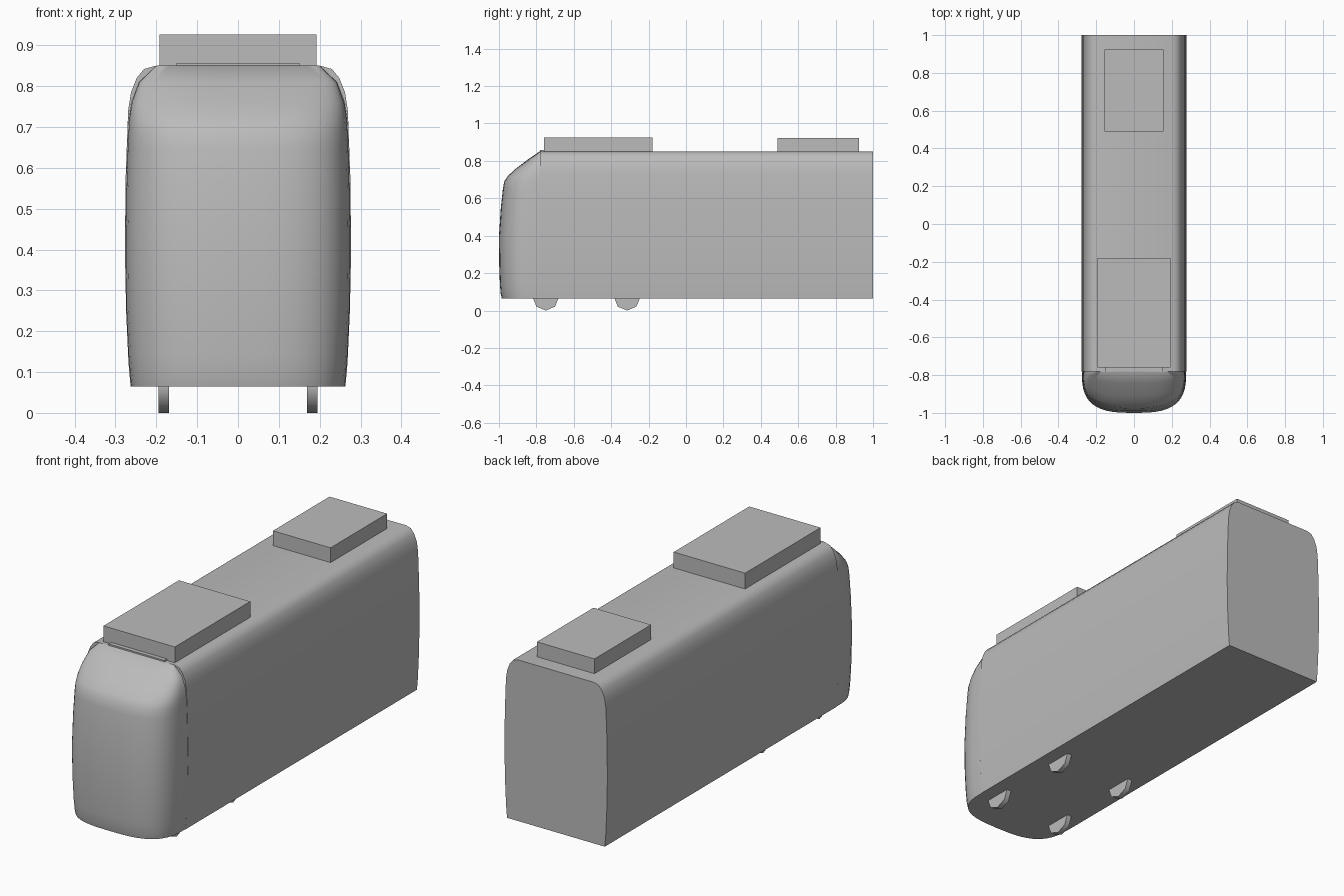
import bpy, bmesh, math

if "Cube" in bpy.data.objects:
    bpy.data.objects.remove(bpy.data.objects["Cube"], do_unlink=True)

GREY = (0.5, 0.5, 0.5, 1)
grey = bpy.data.materials.new("plain grey")
grey.use_nodes = True
grey.diffuse_color = GREY
grey.node_tree.nodes["Principled BSDF"].inputs["Base Color"].default_value = GREY


def finish(name, bm, angle=None):
    bmesh.ops.recalc_face_normals(bm, faces=bm.faces)
    mesh = bpy.data.meshes.new(name)
    bm.to_mesh(mesh)
    bm.free()
    mesh.materials.append(grey)
    ob = bpy.data.objects.new(name, mesh)
    bpy.context.collection.objects.link(ob)
    if angle:
        bpy.ops.object.select_all(action='DESELECT')
        ob.select_set(True)
        bpy.context.view_layer.objects.active = ob
        bpy.ops.object.shade_smooth_by_angle(angle=math.radians(angle))
    return ob


def loft(name, rings, angle):
    """Skin closed rings of equal length and cap both ends."""
    bm = bmesh.new()
    rows = [[bm.verts.new(p) for p in ring] for ring in rings]
    n = len(rows[0])
    for a, b in zip(rows, rows[1:]):
        for i in range(n):
            j = (i + 1) % n
            bm.faces.new((a[i], a[j], b[j], b[i]))
    bm.faces.new(rows[0])
    bm.faces.new(rows[-1])
    return finish(name, bm, angle)


def box(name, half_width, y0, y1, z0, z1):
    bm = bmesh.new()
    bmesh.ops.create_cube(bm, size=1)
    for v in bm.verts:
        v.co = (v.co.x * 2 * half_width,
                y0 + (v.co.y + 0.5) * (y1 - y0),
                z0 + (v.co.z + 0.5) * (z1 - z0))
    return finish(name, bm)


# Long body: half cross-section (half width, height), mirrored
NOSE_Y = -0.78
section = [(0.263, 0.065), (0.268, 0.12), (0.274, 0.25), (0.277, 0.40),
           (0.275, 0.58), (0.269, 0.74), (0.262, 0.785), (0.248, 0.82),
           (0.230, 0.842), (0.205, 0.849)]
outline = section + [(-x, z) for x, z in reversed(section)]
loft("body", [[(x, y, z) for x, z in outline] for y in (NOSE_Y, 1.0)], 40)

# Rounded nose: (height, half width, length ahead of the body)
levels = [(0.065, 0.262, 0.205), (0.09, 0.265, 0.211), (0.14, 0.269, 0.215),
          (0.25, 0.274, 0.219), (0.40, 0.276, 0.220), (0.55, 0.274, 0.210),
          (0.65, 0.271, 0.199), (0.69, 0.269, 0.192), (0.72, 0.267, 0.172),
          (0.76, 0.261, 0.128), (0.81, 0.242, 0.062), (0.85, 0.20, 0.003)]
STEPS = 24


def nose_ring(z, w, d):
    ring = []
    for i in range(STEPS + 1):
        a = math.pi * i / STEPS
        c, s = math.cos(a), max(math.sin(a), 0)
        ring.append((math.copysign(w * abs(c) ** 0.67, c),
                     NOSE_Y - d * s ** 0.67, z))
    return ring


loft("nose", [nose_ring(*level) for level in levels], 40)

# Roof lip and equipment boxes
box("roof_lip", 0.15, NOSE_Y, -0.6, 0.845, 0.857)
box("front_roof_unit", 0.192, -0.76, -0.18, 0.845, 0.926)
box("rear_roof_unit", 0.155, 0.49, 0.925, 0.845, 0.921)

# Eight-sided wheels, mostly hidden inside the body
R = 0.07
for side, x in (("left", 0.182), ("right", -0.182)):
    for place, y in (("front", -0.75), ("rear", -0.315)):
        rings = [[(x + dx, y + R * math.sin(k * math.pi / 4),
                   R - R * math.cos(k * math.pi / 4)) for k in range(8)]
                 for dx in (-0.0125, 0.0125)]
        loft(f"{side}_{place}_wheel", rings, 50)
